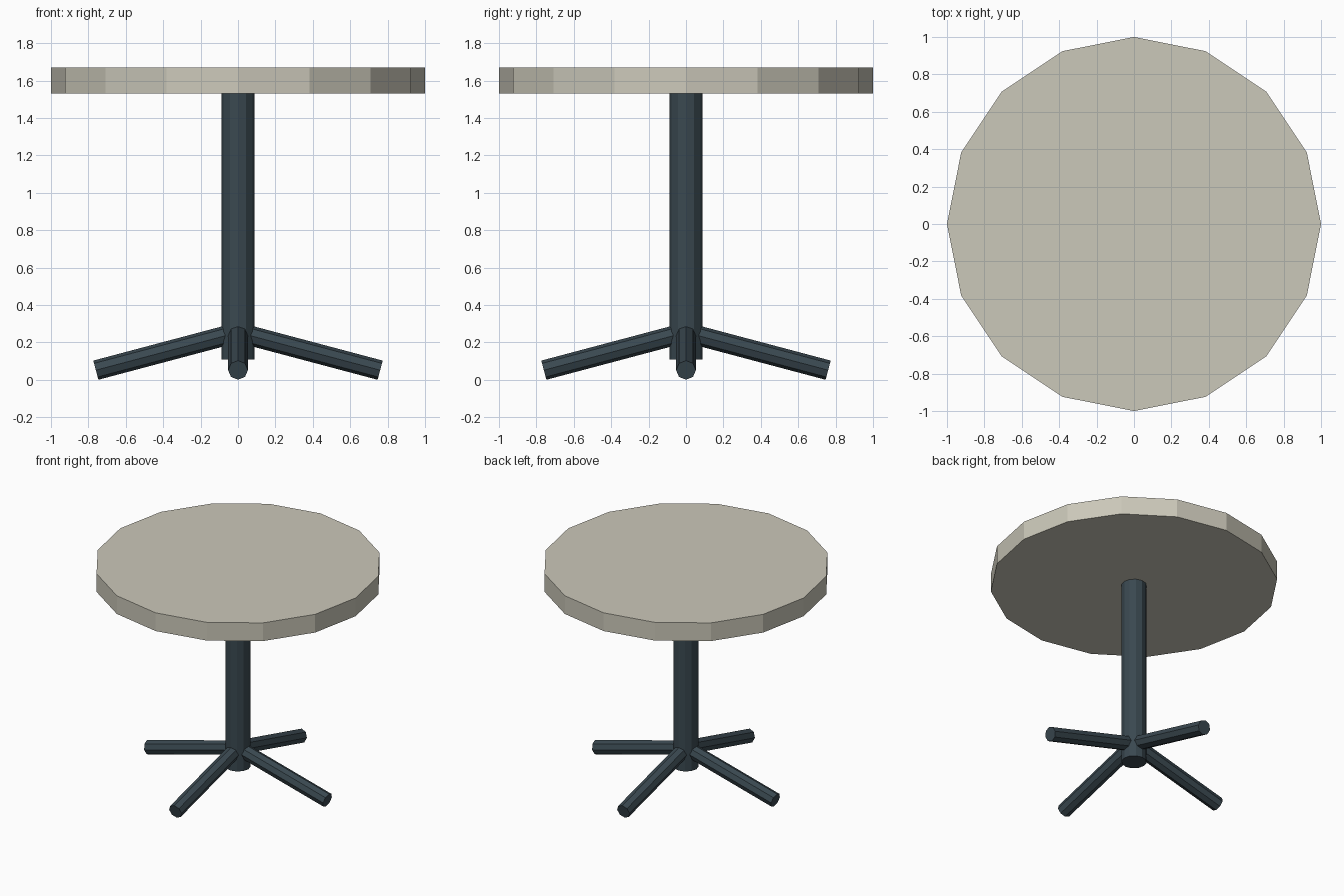
import bpy
from math import cos, sin, pi
from mathutils import Vector

old = bpy.data.objects.get("Cube")
if old:
    bpy.data.objects.remove(old, do_unlink=True)


def material(name, color):
    mat = bpy.data.materials.new(name)
    mat.use_nodes = True
    mat.diffuse_color = color
    mat.node_tree.nodes["Principled BSDF"].inputs["Base Color"].default_value = color
    return mat


def cylinder(name, start, end, radius, sides, mat):
    """Flat-sided cylinder running between two points."""
    start, end = Vector(start), Vector(end)
    axis = end - start
    bpy.ops.mesh.primitive_cylinder_add(vertices=sides, radius=radius, depth=axis.length,
                                        location=(start + end) / 2)
    obj = bpy.context.object
    obj.name = name
    obj.rotation_euler = (0, axis.angle(Vector((0, 0, 1))), 0)
    if axis.xy.length > 0.001:
        obj.rotation_euler.z = axis.xy.angle_signed(Vector((1, 0)))
    obj.data.materials.append(mat)
    return obj


stone = material("warm grey stone", (0.60, 0.58, 0.49, 1))
metal = material("dark blue grey metal", (0.042, 0.065, 0.08, 1))

# Round top and central post
cylinder("table_top", (0, 0, 1.53), (0, 0, 1.67), 1.0, 16, stone)
cylinder("post", (0, 0, 0.11), (0, 0, 1.53), 0.088, 12, metal)

# Four sloping feet
for i, side in enumerate(("left", "back", "right", "front")):
    c, s = cos(i * pi / 2), sin(i * pi / 2)
    cylinder("foot_" + side, (0.06 * c, 0.06 * s, 0.238), (0.76 * c, 0.76 * s, 0.052),
             0.053, 8, metal)
